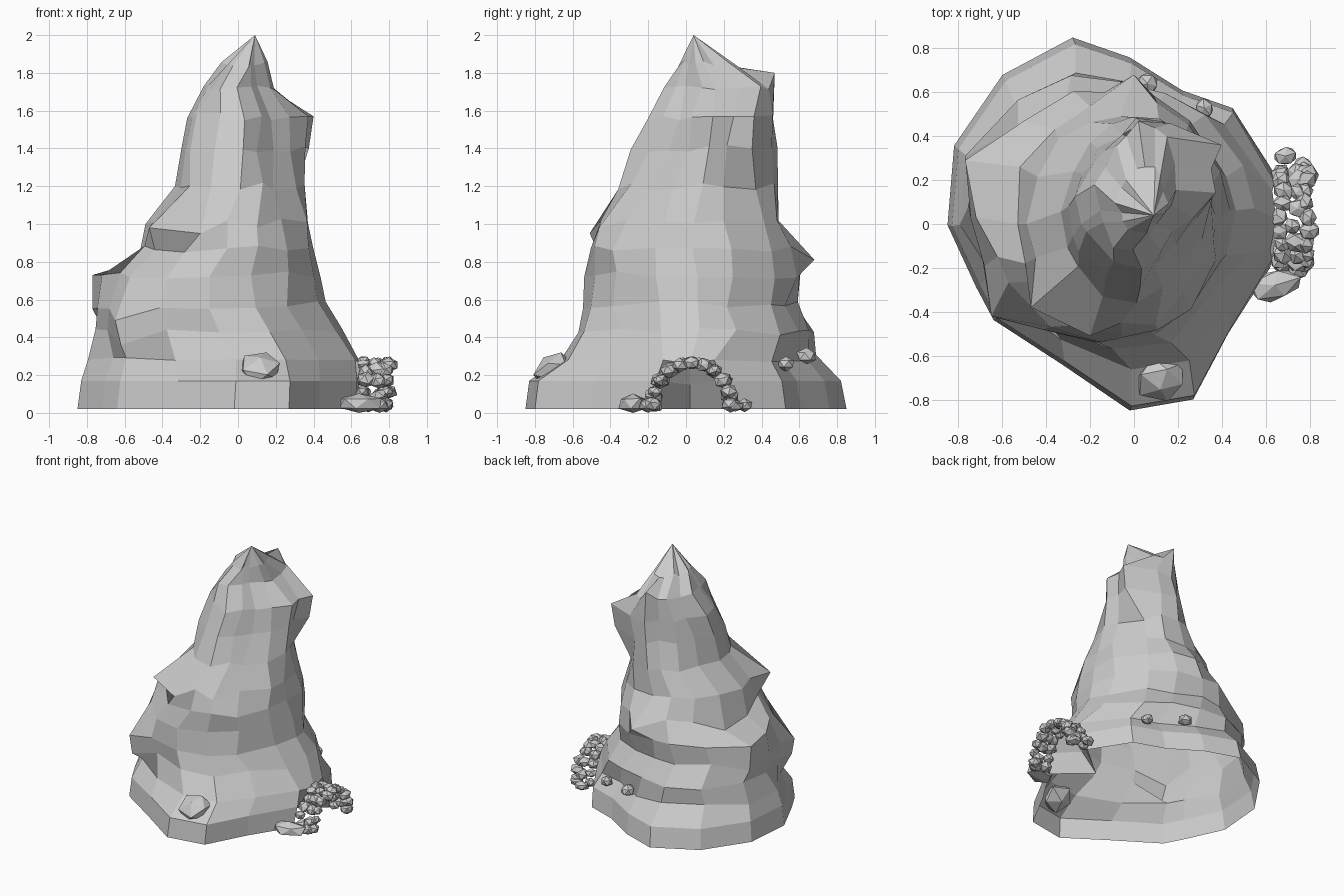
import bpy, bmesh, math, random
from mathutils import Vector, Matrix

if "Cube" in bpy.data.objects:
    bpy.data.objects.remove(bpy.data.objects["Cube"])

random.seed(7)

# Footprint of the crag, counter-clockwise from the cave side (+x)
BASE = [(.65, .02), (.64, .25), (.45, .53), (.22, .61), (-.02, .76), (-.28, .85),
        (-.6, .68), (-.82, .36), (-.85, 0), (-.72, -.28), (-.64, -.43),
        (-.33, -.63), (-.02, -.84), (.27, -.79), (.43, -.49), (.62, -.22)]
# Height, then left / right / front / back extents of each ring
RINGS = [(.02, -.85, .65, -.85, .85), (.17, -.83, .65, -.83, .82),
         (.29, -.78, .63, -.66, .69), (.43, -.76, .54, -.56, .69),
         (.57, -.74, .47, -.54, .60), (.73, -.68, .44, -.53, .62),
         (.87, -.54, .41, -.51, .57), (1.02, -.48, .38, -.45, .51),
         (1.20, -.32, .35, -.36, .48), (1.40, -.29, .36, -.28, .47),
         (1.57, -.26, .36, -.20, .47), (1.72, -.18, .21, -.13, .46),
         (1.85, -.07, .15, -.06, .27)]
# Pinned corners, (ring, column) -> position: cave recess, then outcrops
CAVE = {(0, 0): (.37, .02, .02), (1, 0): (.50, .02, .15), (2, 0): (.65, .02, .26),
        (0, 1): (.64, .23, .02), (1, 1): (.64, .19, .17), (2, 1): (.63, .15, .28),
        (0, 15): (.62, -.20, .02), (1, 15): (.63, -.16, .17), (2, 15): (.62, -.12, .28)}
CRAGS = {(5, 7): (-.77, .29, .73), (4, 7): (-.77, .31, .55), (6, 7): (-.52, .26, .78),
         (5, 8): (-.72, .03, .73), (6, 8): (-.53, .0, .80), (7, 8): (-.49, .0, 1.0),
         (4, 10): (-.65, -.42, .49), (3, 10): (-.62, -.43, .36),
         (7, 10): (-.47, -.38, .98), (7, 11): (-.20, -.51, .95), (7, 13): (.10, -.46, .98),
         (6, 4): (.0, .68, .81), (10, 2): (.40, .36, 1.57), (9, 2): (.375, .35, 1.40),
         (11, 4): (.02, .47, 1.80), (12, 4): (.05, .26, 1.83)}


def add_object(name, bm):
    mesh = bpy.data.meshes.new(name)
    bm.to_mesh(mesh)
    bm.free()
    ob = bpy.data.objects.new(name, mesh)
    bpy.context.collection.objects.link(ob)
    return ob


def build_crag():
    bm = bmesh.new()
    rings = []
    for k, (z, l, r, f, b) in enumerate(RINGS):
        blend = min(1, max(0, (z - .2) / .45))     # footprint -> oval
        pinch = min(1, max(0, (z - 1.0) / .4))     # narrower on one diagonal higher up
        ring = []
        for x, y in BASE:
            px = l + (x + .85) / 1.50 * (r - l)
            py = f + (y + .84) / 1.69 * (b - f)
            a = math.atan2(y, x)
            s = 1 - pinch * max(0, -math.sin(2 * a)) * (.33 if y < 0 else .15)
            ex = (l + r) / 2 + s * (r - l) / 2 * math.cos(a)
            ey = (f + b) / 2 + s * (b - f) / 2 * math.sin(a)
            p = Vector((px, py, z)).lerp(Vector((ex, ey, z)), blend)
            if k > 1:
                p += Vector([random.uniform(-.02, .02) for _ in range(3)])
            ring.append(bm.verts.new(p))
        rings.append(ring)
    for (k, i), co in (CAVE | CRAGS).items():
        rings[k][i].co = co
    # skin, open underneath, closed by the summit
    n = len(BASE)
    for lo, hi in zip(rings, rings[1:]):
        for i in range(n):
            j = (i + 1) % n
            bm.faces.new((lo[i], lo[j], hi[j], hi[i]))
    tip = bm.verts.new((.09, .04, 2.0))
    for i in range(n):
        bm.faces.new((rings[-1][i], rings[-1][(i + 1) % n], tip))
    return add_object("rock_crag", bm)


def add_stone(bm, pos, size, turn=0, tilt=0):
    geo = bmesh.ops.create_icosphere(bm, subdivisions=1, radius=1)
    m = (Matrix.Translation(pos) @ Matrix.Rotation(turn, 4, 'Z')
         @ Matrix.Rotation(tilt, 4, 'X') @ Matrix.Diagonal((*size, 1)))
    for v in geo["verts"]:
        v.co = m @ (v.co * random.uniform(.9, 1.1))
        v.co.z = max(v.co.z, 0)


build_crag()

# Cave arch: three staggered rows of stones
bm = bmesh.new()
for row, x in enumerate((.67, .735, .785)):
    count = 11 if row != 1 else 8
    for i in range(count):
        a = math.pi * (i + (.5 if row == 1 else 0)) / (count - (row != 1))
        s = random.uniform(.038, .052)
        pos = Vector((x + random.uniform(-.015, .015),
                      .03 + .205 * math.cos(a), .045 + .22 * math.sin(a)))
        add_stone(bm, pos, (s * 1.1, s, s * .85), random.uniform(0, 3), random.uniform(-.5, .5))
add_object("cave_arch_stones", bm)

# Loose stones at the foot of the arch
bm = bmesh.new()
for pos, size in [((.64, -.28, .05), (.13, .075, .055)), ((.75, -.2, .04), (.06, .055, .04)),
                  ((.69, .31, .04), (.055, .045, .035)), ((.77, .26, .035), (.05, .05, .03))]:
    add_stone(bm, Vector(pos), size, .3)
add_object("foot_stones", bm)

# Boulder on the front ledge
bm = bmesh.new()
add_stone(bm, Vector((.12, -.71, .24)), (.125, .115, .075), 0, .7)
add_object("front_boulder", bm)

# Small stones lodged in the back right slope
bm = bmesh.new()
add_stone(bm, Vector((.32, .53, .26)), (.045, .05, .04), .4)
add_stone(bm, Vector((.06, .64, .30)), (.055, .055, .045), 1.0)
add_object("back_stones", bm)
